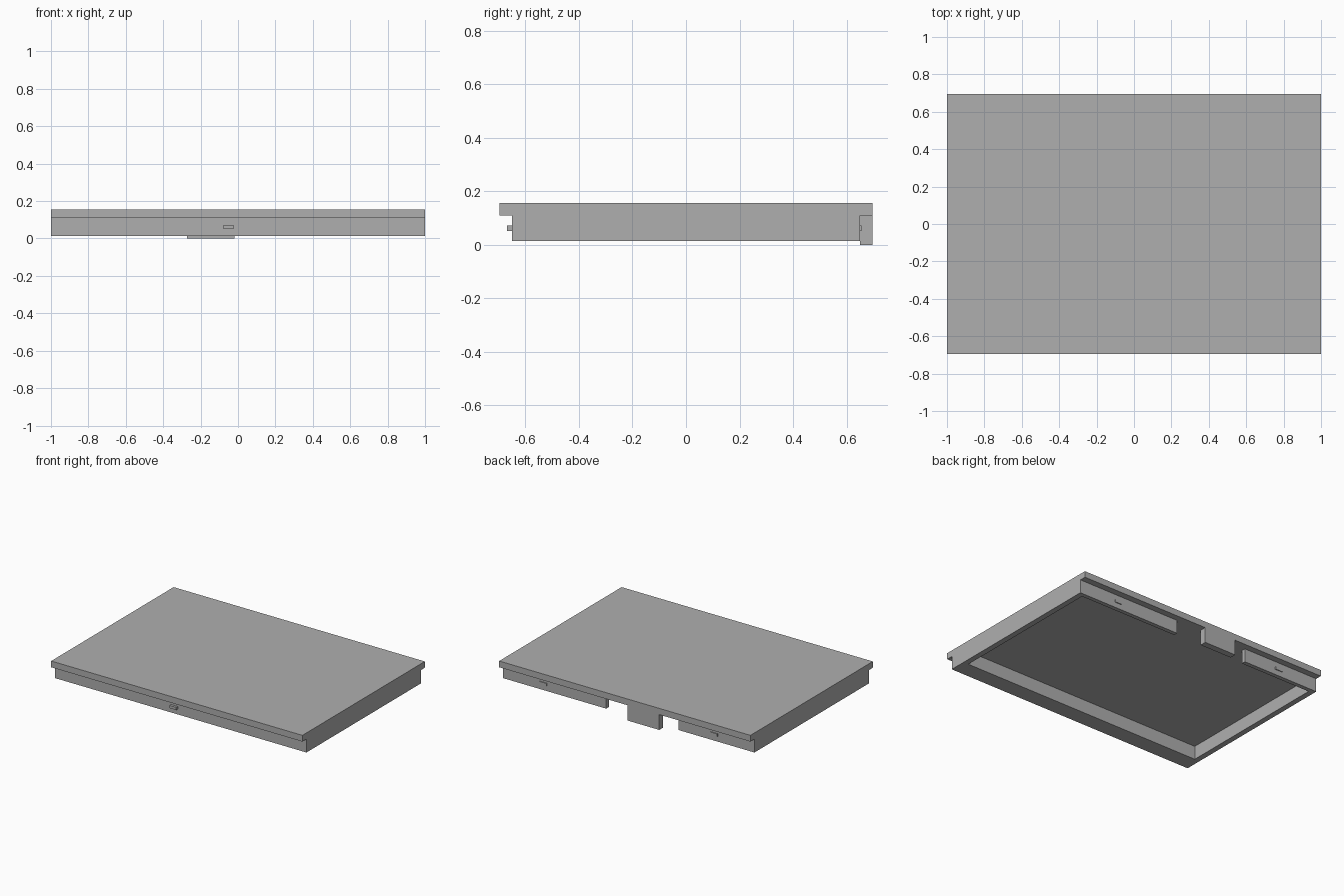
import bpy
import bmesh

cube = bpy.data.objects.get("Cube")
if cube:
    bpy.data.objects.remove(cube, do_unlink=True)

grey = bpy.data.materials.new("plain grey")
grey.use_nodes = True
colour = (0.43, 0.43, 0.43, 1)
grey.diffuse_color = colour
grey.node_tree.nodes["Principled BSDF"].inputs["Base Color"].default_value = colour


def prism(name, outline, z0, z1):
    """Extrude a flat outline from z0 up to z1."""
    bm = bmesh.new()
    base = bm.faces.new([bm.verts.new((x, y, z0)) for x, y in outline])
    top = bmesh.ops.extrude_face_region(bm, geom=[base])["geom"]
    verts = [v for v in top if isinstance(v, bmesh.types.BMVert)]
    bmesh.ops.translate(bm, verts=verts, vec=(0, 0, z1 - z0))
    bmesh.ops.recalc_face_normals(bm, faces=bm.faces)
    mesh = bpy.data.meshes.new(name)
    bm.to_mesh(mesh)
    bm.free()
    mesh.materials.append(grey)
    obj = bpy.data.objects.new(name, mesh)
    bpy.context.collection.objects.link(obj)
    return obj


def box(name, x0, x1, y0, y1, z0, z1):
    return prism(name, [(x0, y0), (x1, y0), (x1, y1), (x0, y1)], z0, z1)


W, D = 1.0, 0.696              # half width and half depth of the top
WALL_Y = 0.65                  # outer face of front and back walls
IN_X, IN_FRONT, IN_BACK = 0.96, -0.53, 0.62
GAP_L, GAP_R = 0.18, -0.395    # ends of the back wall gap
BOTTOM, LIP, TOP = 0.014, 0.11, 0.155

# Top plate, overhanging front and back
box("top_plate", -W, W, -D, D, LIP, TOP)

# Rim wall: one loop, open in the middle of the back
prism("rim_wall", [
    (GAP_R, WALL_Y), (-W, WALL_Y), (-W, -WALL_Y), (W, -WALL_Y), (W, WALL_Y),
    (GAP_L, WALL_Y), (GAP_L, IN_BACK), (IN_X, IN_BACK), (IN_X, IN_FRONT),
    (-IN_X, IN_FRONT), (-IN_X, IN_BACK), (GAP_R, IN_BACK)], BOTTOM, LIP)

# Latch tab hanging in the gap
box("latch_tab", -0.274, -0.02, WALL_Y, D, 0, LIP)

# Small catches on the front and back walls
box("front_catch", -0.078, -0.024, -0.668, -WALL_Y, 0.052, 0.071)
for side, x in (("left", 0.68), ("right", -0.68)):
    box("back_catch_" + side, x - 0.028, x + 0.028, WALL_Y, 0.656, 0.052, 0.071)
